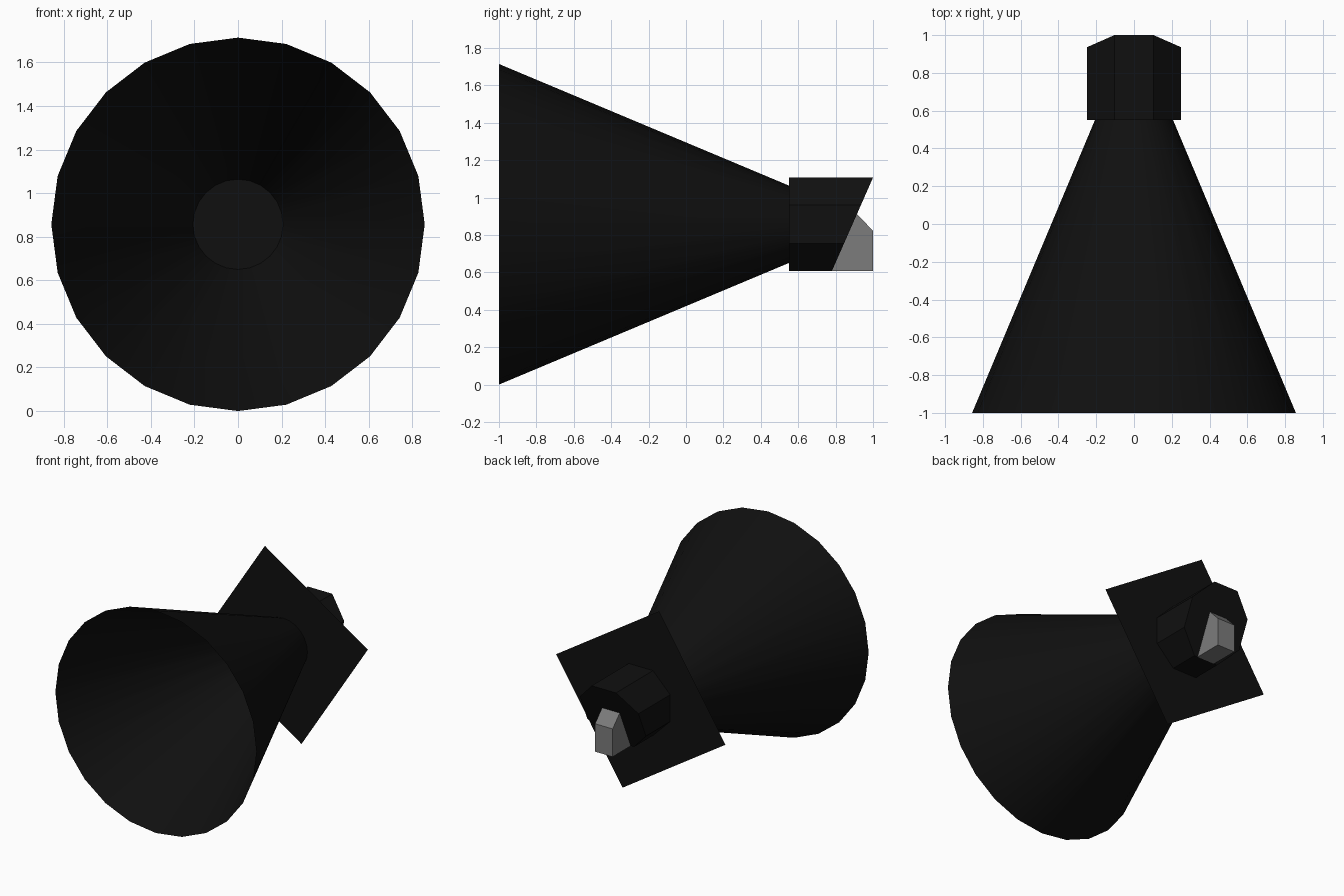
import bpy, bmesh, math
from mathutils import Matrix

cube = bpy.data.objects.get("Cube")
if cube:
    bpy.data.objects.remove(cube, do_unlink=True)

AXIS_Z = 0.857      # height of the horn axis
JOIN_Y = 0.55       # where horn, plate and collar meet


def material(name, value):
    m = bpy.data.materials.new(name)
    m.use_nodes = True
    colour = (value, value, value, 1)
    m.diffuse_color = colour
    bsdf = next(n for n in m.node_tree.nodes if n.type == 'BSDF_PRINCIPLED')
    bsdf.inputs["Base Color"].default_value = colour
    return m


black = material("black", 0.005)
grey = material("grey", 0.2)


def add_object(name, bm, mat, smooth=False):
    bmesh.ops.recalc_face_normals(bm, faces=bm.faces)
    for f in bm.faces:
        f.smooth = smooth
    mesh = bpy.data.meshes.new(name)
    bm.to_mesh(mesh)
    bm.free()
    mesh.materials.append(mat)
    obj = bpy.data.objects.new(name, mesh)
    bpy.context.collection.objects.link(obj)
    return obj


def tube(sides, back_radius, front_radius, back, front, caps, twist=0):
    """Cone or prism lying along the y axis."""
    bm = bmesh.new()
    place = (Matrix.Translation((0, (back + front) / 2, AXIS_Z))
             @ Matrix.Rotation(math.pi / 2, 4, 'X')
             @ Matrix.Rotation(twist, 4, 'Z'))
    bmesh.ops.create_cone(bm, cap_ends=caps, segments=sides,
                          radius1=back_radius, radius2=front_radius,
                          depth=back - front, matrix=place)
    return bm


def slant_y(z):
    """Position of the sloping rear face of the collar at a given height."""
    return 1 - 0.44 * (AXIS_Z + 0.25 - z)


# Open flared horn
add_object("horn", tube(24, 0.207, 0.857, JOIN_Y, -1, False), black, smooth=True)

# Thin square plate, turned about the horn axis
bm = bmesh.new()
bmesh.ops.create_grid(bm, x_segments=1, y_segments=1, size=0.522,
                      matrix=Matrix.Translation((0, JOIN_Y, AXIS_Z))
                      @ Matrix.Rotation(math.pi / 2, 4, 'X')
                      @ Matrix.Rotation(math.radians(-32.8), 4, 'Z'))
add_object("mounting_plate", bm, black)

# Octagonal collar with its rear cut at a slant
bm = tube(8, 0.2706, 0.2706, 1, JOIN_Y, True, math.pi / 8)
for v in bm.verts:
    if v.co.y > 0.9:
        v.co.y = slant_y(v.co.z)
add_object("rear_collar", bm, black)

# Grey block on the slanted face: side profile extruded across x
bottom, top = AXIS_Z - 0.25, 0.912
profile = [(slant_y(bottom), bottom), (1, bottom), (1, 0.822), (slant_y(top), top)]
bm = bmesh.new()
face = bm.faces.new([bm.verts.new((-0.075, y, z)) for y, z in profile])
side = bmesh.ops.extrude_face_region(bm, geom=[face])["geom"]
bmesh.ops.translate(bm, vec=(0.15, 0, 0),
                    verts=[g for g in side if isinstance(g, bmesh.types.BMVert)])
add_object("connector_block", bm, grey)
